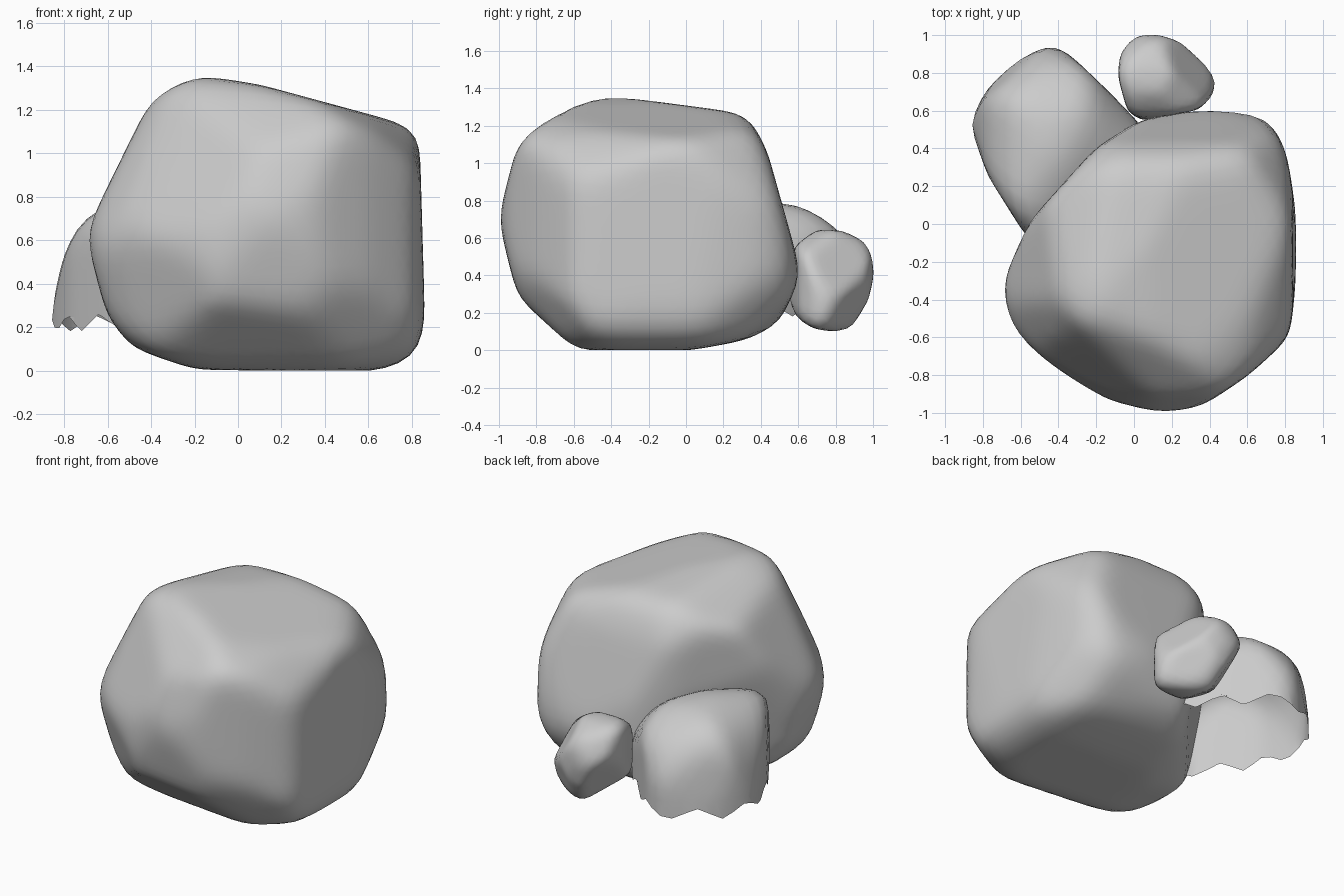
import bpy, bmesh
from math import sin, cos, radians, atan2, tau
from mathutils import Vector

if "Cube" in bpy.data.objects:
    bpy.data.objects.remove(bpy.data.objects["Cube"])

V = Vector
S, C, Q = sin(radians(28)), cos(radians(28)), 0.5 ** 0.5
MID = V((0, 0, 0.64))

# Viewing frames: (right axis, up axis, origin)
VIEWS = {
    "front": (V((1, 0, 0)), V((0, 0, 1)), V((0, 0, 0))),
    "side": (V((0, 1, 0)), V((0, 0, 1)), V((0, 0, 0))),
    "top": (V((1, 0, 0)), V((0, 1, 0)), V((0, 0, 0))),
    "front_right": (V((Q, Q, 0)), V((-Q * S, Q * S, C)), MID),
    "back_left": (V((-Q, -Q, 0)), V((Q * S, -Q * S, C)), MID),
    "back_right": (V((-Q, Q, 0)), V((Q * S, Q * S, C)), MID),
}


def cut_planes(view, pts, centre, loose):
    """Each outline edge becomes a plane that trims the rock."""
    right, up, origin = VIEWS[view]
    slack = loose if "_" in view else 0.006
    for (ax, ay), (bx, by) in zip(pts, pts[1:] + pts[:1]):
        n = (right * (by - ay) - up * (bx - ax)).normalized()
        h = n.dot(origin + right * ax + up * ay)
        if n.dot(centre) > h:
            n, h = -n, -h
        yield n, h - n.dot(centre) + slack


def rock(name, centre, outlines, loose, detail=5, smooth=4, floor=None):
    """Push a sphere out to the planes, then soften the ridges."""
    centre = V(centre)
    planes = [p for v, pts in outlines.items() for p in cut_planes(v, pts, centre, loose)]
    bm = bmesh.new()
    bmesh.ops.create_icosphere(bm, subdivisions=detail, radius=1)
    for v in bm.verts:
        d = v.co.normalized()
        r = min(h / n.dot(d) for n, h in planes if n.dot(d) > 1e-4)
        v.co = centre + d * r
    for _ in range(smooth):
        bmesh.ops.smooth_vert(bm, verts=bm.verts, factor=0.5,
                              use_axis_x=True, use_axis_y=True, use_axis_z=True)
    for v in bm.verts:
        if floor is None:
            v.co.z = max(v.co.z, 0)
    if floor is not None:  # open underside with a zigzag rim
        bmesh.ops.bisect_plane(bm, geom=bm.verts[:] + bm.edges[:] + bm.faces[:],
                               plane_co=(0, 0, floor), plane_no=(0, 0, 1), clear_inner=True)
        for v in bm.verts:
            if v.co.z < floor + 0.003:
                k = atan2(v.co.y - centre.y, v.co.x - centre.x) / tau * 9 % 1
                v.co.z += 0.16 * abs(k - 0.5) - 0.06
    bmesh.ops.recalc_face_normals(bm, faces=bm.faces)
    me = bpy.data.meshes.new(name)
    bm.to_mesh(me)
    bm.free()
    for p in me.polygons:
        p.use_smooth = True
    ob = bpy.data.objects.new(name, me)
    bpy.context.collection.objects.link(ob)
    return ob


# Main boulder
rock("large_boulder", (0.08, -0.2, 0.65), {
    "front": [(-.7, .63), (-.6, .26), (-.49, .11), (-.2, .01), (.66, 0), (.82, .07),
              (.855, .2), (.83, 1.07), (.8, 1.12), (.1, 1.31), (-.18, 1.355), (-.39, 1.26)],
    "side": [(-1, .7), (-.88, .22), (-.7, .04), (-.58, 0), (0, 0), (.33, .06), (.5, .15),
             (.615, .4), (.43, 1.06), (.35, 1.22), (.28, 1.265), (-.4, 1.355), (-.67, 1.3),
             (-.88, 1.17)],
    "top": [(.15, -1), (-.13, -.93), (-.43, -.76), (-.64, -.56), (-.7, -.33), (-.56, 0),
            (-.2, .4), (.02, .54), (.4, .62), (.71, .56), (.8, .4), (.855, .05),
            (.855, -.28), (.82, -.6), (.6, -.8), (.36, -.96)],
    "front_right": [(-.84, -.05), (-.69, -.53), (-.08, -.89), (.19, -.9), (.58, -.78),
                    (.92, -.19), (.9, .13), (.69, .43), (.15, .67), (-.54, .53)],
    "back_left": [(-.89, -.23), (-.31, -.62), (.51, -.54), (.73, -.39), (.85, .02),
                  (.55, .66), (.27, .87), (-.25, .78), (-.57, .67), (-.89, .16)],
    "back_right": [(-1, .3), (-1, -.24), (-.73, -.67), (-.02, -.81), (.23, -.72),
                   (.45, .36), (.25, .64), (-.19, .76), (-.55, .68)],
}, loose=.03)

# Medium rock: hollow shell, open underneath, tucked under the boulder
rock("medium_rock", (-.42, .42, .3), {
    "top": [(-.865, .53), (-.78, .71), (-.62, .86), (-.44, .95), (-.36, .91), (-.13, .69),
            (.08, .47), (.02, .25), (-.3, -.1), (-.52, -.14), (-.62, .02), (-.76, .23)],
    "front": [(-.87, -.2), (-.865, .23), (-.8, .52), (-.74, .65), (-.66, .73), (-.5, .79),
              (-.15, .76), (.05, .6), (.1, -.2)],
    "side": [(.96, -.2), (.95, .4), (.83, .62), (.75, .69), (.6, .77), (.4, .79),
             (0, .74), (-.12, .6), (-.16, -.2)],
    "back_left": [(-.45, -1.4), (-.38, -.36), (-.27, -.22), (-.17, -.17), (.04, -.13),
                  (.36, -.14), (.44, -.2), (.5, -.39), (.51, -1.4)],
    "back_right": [(.1, -1.2), (.1, .1), (.4, .28), (.66, .26), (.77, .22), (.86, .14),
                   (.98, -.01), (1.03, -.325), (1.03, -1.2)],
}, loose=.03, detail=4, smooth=2, floor=.24)

# Small rock
rock("small_rock", (.17, .77, .37), {
    "top": [(-.08, .78), (-.07, .9), (-.02, .98), (.03, 1), (.12, 1), (.24, .96),
            (.38, .84), (.43, .76), (.41, .68), (.34, .61), (.04, .55), (-.03, .6)],
    "side": [(1, .4), (.99, .5), (.95, .58), (.83, .635), (.7, .64), (.58, .55), (.55, .3),
             (.59, .18), (.68, .12), (.78, .105), (.88, .115), (.97, .27)],
    "back_left": [(-.83, -.45), (-.69, -.23), (-.54, -.2), (-.43, -.23), (-.3, -.4),
                  (-.39, -.57), (-.55, -.73), (-.64, -.74), (-.76, -.64)],
    "back_right": [(.13, .12), (.17, .3), (.41, .355), (.59, .3), (.67, .14),
                   (.5, -.1), (.35, -.14), (.22, -.11)],
}, loose=.035, detail=4, smooth=2)
